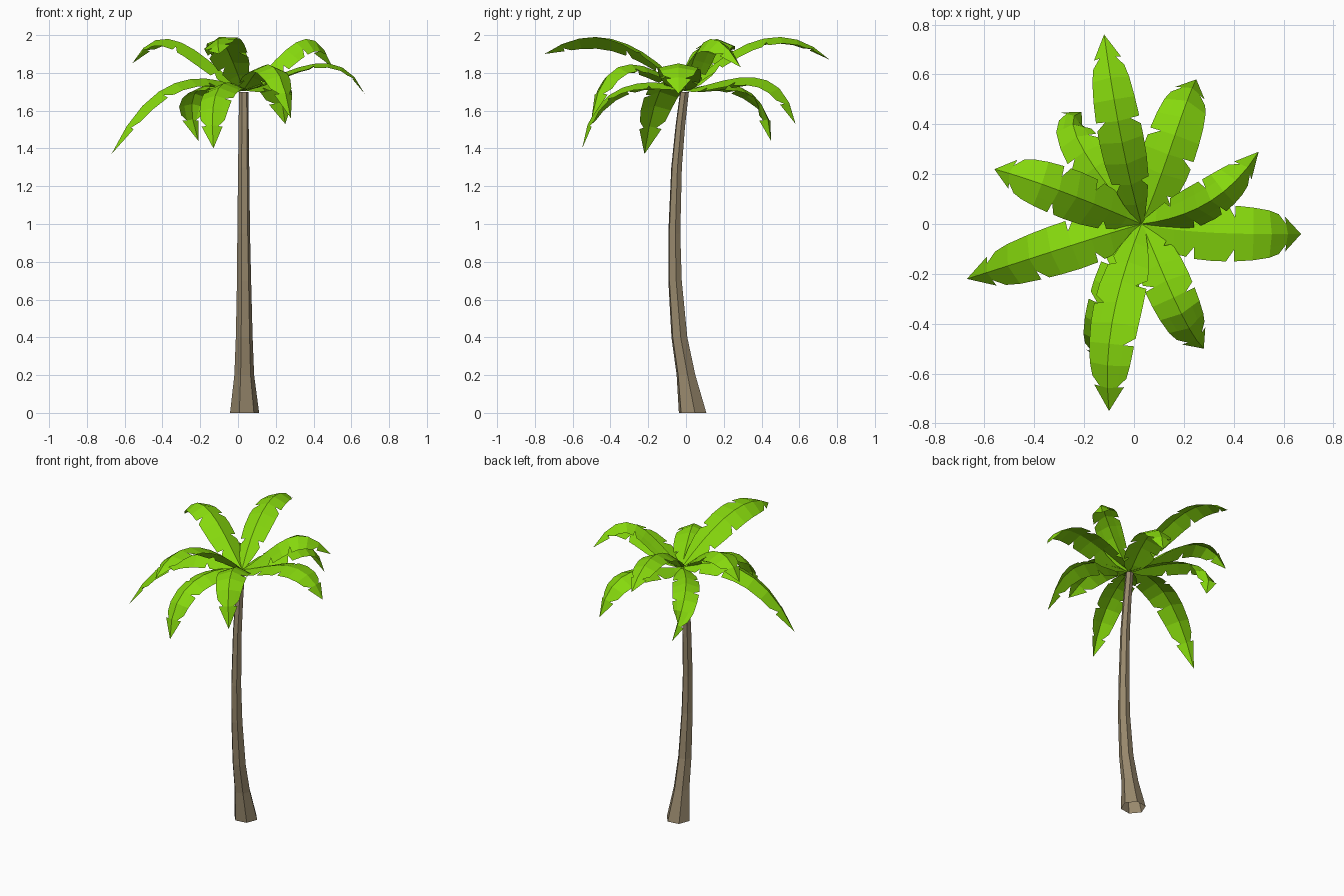
import bpy, bmesh, math, random
from mathutils import Vector, Matrix

random.seed(4)
cube = bpy.data.objects.get("Cube")
if cube:
    bpy.data.objects.remove(cube, do_unlink=True)


def material(name, rgb):
    mat = bpy.data.materials.new(name)
    mat.use_nodes = True
    mat.diffuse_color = (*rgb, 1)
    bsdf = next(n for n in mat.node_tree.nodes if n.type == 'BSDF_PRINCIPLED')
    bsdf.inputs["Base Color"].default_value = (*rgb, 1)
    return mat


def finish(name, bm, mat):
    mesh = bpy.data.meshes.new(name)
    bm.to_mesh(mesh)
    bm.free()
    mesh.materials.append(mat)
    obj = bpy.data.objects.new(name, mesh)
    bpy.context.collection.objects.link(obj)
    return obj


bark = material("bark brown", (0.31, 0.245, 0.15))
leaf = material("leaf green", (0.24, 0.69, 0.004))

# Trunk: open six-sided tube following a gentle bend (x, y, z, radius)
rings = [(0.035, 0.035, 0, 0.078), (0.033, 0, 0.2, 0.053), (0.033, -0.035, 0.4, 0.045),
         (0.032, -0.058, 0.7, 0.038), (0.03, -0.062, 0.95, 0.034), (0.03, -0.05, 1.3, 0.03),
         (0.03, -0.03, 1.52, 0.027), (0.03, -0.008, 1.70, 0.025)]
SIDES = 6
bm = bmesh.new()
loops = []
for x, y, z, r in rings:
    angles = [math.tau * (k + 0.15) / SIDES for k in range(SIDES)]
    loops.append([bm.verts.new((x + r * math.cos(a), y + r * math.sin(a), z)) for a in angles])
for low, high in zip(loops, loops[1:]):
    for k in range(SIDES):
        j = (k + 1) % SIDES
        bm.faces.new((low[k], low[j], high[j], high[k]))
finish("trunk", bm, bark)

# Fronds: folded leaves along an arching midrib, with torn edges
HUB = Vector((0.03, 0, 1.71))
WIDTHS = [0.015, 0.062, 0.096, 0.11, 0.114, 0.112, 0.106, 0.095, 0.07, 0.0]
STEPS = len(WIDTHS) - 1


def midrib(points, t):
    """Smooth cubic through four evenly spaced points."""
    total = Vector()
    for i, p in enumerate(points):
        weight = 1.0
        for j in range(4):
            if j != i:
                weight *= (3 * t - j) / (i - j)
        total += p * weight
    return total


def frond(name, first, second, tip, scale=1.0, fold=22, roll=0):
    pts = [HUB, Vector(first), Vector(second), Vector(tip)]
    bm = bmesh.new()
    spine = [midrib(pts, i / STEPS) for i in range(STEPS + 1)]
    centre = [bm.verts.new(p) for p in spine]
    for side in (-1, 1):
        inner, outer = [], []
        for i, p in enumerate(spine):
            along = (spine[min(i + 1, STEPS)] - spine[max(i - 1, 0)]).normalized()
            flat = Vector((along.x, along.y, 0)).normalized()
            across = flat.cross(Vector((0, 0, 1)))
            turn = Matrix.Rotation(math.radians(side * fold + roll), 3, along)
            out = turn @ (across * side) * WIDTHS[i] * scale
            inner.append(p + out * 0.58)
            outer.append(p + out)
        mids = [bm.verts.new(p) for p in inner[:-1]]
        edge = [bm.verts.new(p) for p in outer[:-1]]
        first_tear = random.choice((2, 3))
        torn = {first_tear, first_tear + random.choice((2, 3)), STEPS - 1}
        for i in range(STEPS - 1):
            bm.faces.new((centre[i], centre[i + 1], mids[i + 1], mids[i]))
            end = edge[i + 1]
            if i + 1 in torn:
                # Pull the outer corner back to open a notch
                end = bm.verts.new(outer[i + 1].lerp(outer[i], 0.4))
            bm.faces.new((mids[i], mids[i + 1], end, edge[i]))
        last = STEPS - 1
        bm.faces.new((centre[last], centre[STEPS], mids[last]))
        bm.faces.new((mids[last], centre[STEPS], edge[last]))
    bmesh.ops.recalc_face_normals(bm, faces=bm.faces)
    if sum(f.normal.z for f in bm.faces) < 0:
        bmesh.ops.reverse_faces(bm, faces=bm.faces)
    finish(name, bm, leaf)


frond("frond_back", (-0.03, 0.24, 1.91), (-0.08, 0.5, 1.99), (-0.12, 0.76, 1.87), 0.85)
frond("frond_back_left", (0.11, 0.2, 1.76), (0.19, 0.43, 1.76), (0.25, 0.58, 1.53))
frond("frond_left_upper", (0.2, 0.04, 1.87), (0.36, 0.13, 1.98), (0.5, 0.29, 1.83), 0.88, 34, 12)
frond("frond_left", (0.24, -0.03, 1.80), (0.48, -0.04, 1.85), (0.67, -0.04, 1.69), 1.02, 12)
frond("frond_front_left", (0.1, -0.16, 1.81), (0.19, -0.36, 1.83), (0.28, -0.5, 1.56), 0.9)
frond("frond_front_upper", (-0.05, -0.23, 1.91), (-0.1, -0.48, 1.99), (-0.1, -0.75, 1.9), 0.95, 20, 18)
frond("frond_front_lower", (-0.05, -0.18, 1.75), (-0.12, -0.41, 1.68), (-0.13, -0.55, 1.4), 0.85)
frond("frond_front_right", (-0.17, -0.06, 1.77), (-0.42, -0.14, 1.70), (-0.67, -0.22, 1.37), 0.95)
frond("frond_right_upper", (-0.16, 0.08, 1.87), (-0.37, 0.16, 1.98), (-0.56, 0.22, 1.85), 0.95)
frond("frond_back_right", (-0.11, 0.16, 1.74), (-0.23, 0.35, 1.69), (-0.21, 0.45, 1.44), 0.8)
